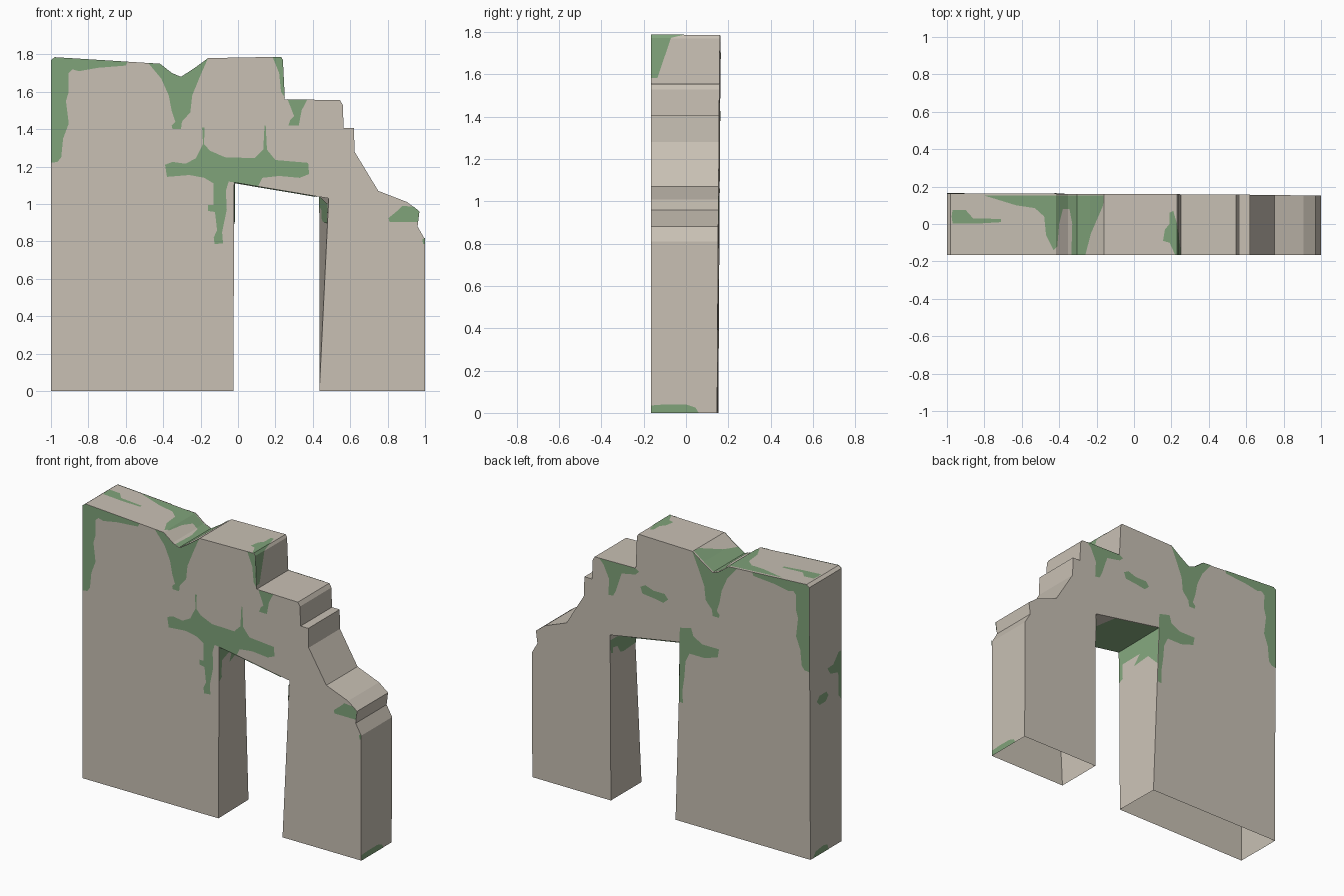
import bpy, bmesh
from mathutils import Vector

EPS = 0.003


def material(name, rgb):
    m = bpy.data.materials.new(name)
    m.diffuse_color = (*rgb, 1)
    return m


STONE = material("pale stone", (0.578, 0.527, 0.455))
MOSS = material("moss green", (0.216, 0.367, 0.195))


def finish(bm, name, mat):
    me = bpy.data.meshes.new(name)
    bm.to_mesh(me)
    bm.free()
    me.materials.append(mat)
    ob = bpy.data.objects.new(name, me)
    bpy.context.collection.objects.link(ob)
    return ob


FRONT = -0.165


def back(x, z):
    # the back leans outward slightly towards the top left
    return 0.150 + 0.006 * z - 0.003 * x


# broken outline of the wall, from the left foot over the top to the right foot
OUTLINE = [(-1, 0), (-1, 1.77), (-.98, 1.785), (-.417, 1.75), (-.353, 1.70), (-.305, 1.68),
           (-.235, 1.725), (-.16, 1.78), (.23, 1.787), (.24, 1.77), (.25, 1.56), (.545, 1.555),
           (.56, 1.53), (.565, 1.405), (.62, 1.405), (.623, 1.28), (.75, 1.07), (.905, 1.01),
           (.97, .96), (.96, .88), (1, .81), (1, 0)]
# doorway, right foot to left foot; it is skewed between front and back
DOOR_F = [(.435, 0), (.485, 1.03), (-.02, 1.115), (-.025, 0)]
DOOR_B = [(.435, 0), (.436, 1.076), (-.07, 1.165), (-.03, 0)]

# wall: hollow shell with an open underside
bm = bmesh.new()
fv = [bm.verts.new((x, FRONT, z)) for x, z in OUTLINE + DOOR_F]
bv = [bm.verts.new((x, back(x, z), z)) for x, z in OUTLINE + DOOR_B]
bm.faces.new(fv[::-1])
bm.faces.new(bv)
n = len(fv)
for i in range(n):
    j = (i + 1) % n
    if fv[i].co.z + fv[j].co.z > 0:
        bm.faces.new((fv[i], fv[j], bv[j], bv[i]))
bmesh.ops.recalc_face_normals(bm, faces=bm.faces)
for f in bm.faces:  # make sure the front points to -y
    if len(f.verts) == n and f.calc_center_median().y < 0 and f.normal.y > 0:
        bmesh.ops.reverse_faces(bm, faces=bm.faces)
        break
finish(bm, "ruined_wall", STONE)


def patch(name, pts, outward):
    """Thin moss plate whose faces point along outward."""
    bm = bmesh.new()
    f = bm.faces.new([bm.verts.new(p) for p in pts])
    f.normal_update()
    if f.normal.dot(Vector(outward)) < 0:
        f.normal_flip()
    return finish(bm, name, MOSS)


def front_patch(name, pts):
    patch(name + "_front", [(x, FRONT - EPS, z) for x, z in pts], (0, -1, 0))


def back_patch(name, pts):
    patch(name + "_back", [(x, back(x, z) + EPS, z) for x, z in pts], (0, 1, 0))


def top_z(x):
    for (x0, z0), (x1, z1) in zip(OUTLINE[1:], OUTLINE[2:]):
        if x0 <= x <= x1:
            return z0 + (z1 - z0) * (x - x0) / max(x1 - x0, 1e-6)
    return OUTLINE[1][1]


def top_patch(name, pts):
    """Moss on the wall top, creased wherever the outline bends."""
    bm = bmesh.new()
    f = bm.faces.new([bm.verts.new((x, y, 0)) for x, y in pts])
    f.normal_update()
    if f.normal.z < 0:
        f.normal_flip()
    for x, z in OUTLINE[2:11]:
        bmesh.ops.bisect_plane(bm, geom=bm.verts[:] + bm.edges[:] + bm.faces[:],
                               plane_co=(x, 0, 0), plane_no=(1, 0, 0))
    for v in bm.verts:
        v.co.z = top_z(v.co.x) + EPS
    finish(bm, name, MOSS)


# moss running down both faces
CORNER = [(-1, 1.22), (-.965, 1.225), (-.945, 1.25), (-.935, 1.35), (-.905, 1.43), (-.92, 1.55),
          (-.905, 1.60), (-.905, 1.70), (-.885, 1.72), (-.85, 1.71), (-.75, 1.728), (-.6, 1.74),
          (-.59, 1.761), (-.98, 1.785), (-1, 1.77)]
NOTCH = [(-.48, 1.754), (-.417, 1.75), (-.353, 1.70), (-.305, 1.68), (-.235, 1.725), (-.16, 1.78),
         (-.2, 1.69), (-.245, 1.58), (-.255, 1.49), (-.30, 1.44), (-.305, 1.40), (-.35, 1.40),
         (-.355, 1.42), (-.335, 1.44), (-.355, 1.5), (-.37, 1.58), (-.41, 1.67)]
for make in (front_patch, back_patch):
    make("corner_moss", CORNER)
    make("notch_moss", NOTCH)

# moss on the front only
front_patch("step_edge_moss", [(.185, 1.786), (.23, 1.787), (.24, 1.77), (.25, 1.57),
                               (.23, 1.6), (.22, 1.7)])
front_patch("step_drip_moss", [(.265, 1.56), (.37, 1.558), (.34, 1.5), (.325, 1.42), (.27, 1.42),
                               (.28, 1.45), (.3, 1.47)])
front_patch("lintel_moss", [
    (-.39, 1.21), (-.35, 1.225), (-.28, 1.215), (-.225, 1.245), (-.187, 1.32), (-.192, 1.41),
    (-.178, 1.41), (-.182, 1.32), (-.15, 1.285), (-.07, 1.25), (.09, 1.245), (.135, 1.29),
    (.142, 1.42), (.148, 1.42), (.155, 1.29), (.2, 1.235), (.375, 1.22), (.38, 1.16), (.33, 1.14),
    (.22, 1.15), (.13, 1.14), (.107, 1.095), (-.02, 1.115), (-.05, 1.12), (-.065, 1.07),
    (-.06, .97), (-.085, .85), (-.08, .79), (-.125, .785), (-.13, .82), (-.112, .86),
    (-.123, .957), (-.16, .963), (-.16, .995), (-.13, .995), (-.13, 1.11), (-.18, 1.14),
    (-.26, 1.155), (-.38, 1.145)])
front_patch("ledge_moss", [(.81, .905), (.805, .925), (.86, .97), (.88, .99), (.94, .985),
                           (.97, .96), (.963, .905)])
front_patch("edge_moss", [(1, .82), (.985, .81), (.99, .785), (1, .785)])

# moss on the back only
back_patch("door_moss", [(-.068, 1.26), (-.15, 1.28), (-.165, 1.23), (-.23, 1.195), (-.35, 1.195),
                         (-.34, 1.14), (-.245, 1.11), (-.137, 1.11), (-.108, 1.05), (-.10, .95),
                         (-.086, .86), (-.088, .775), (-.06, .78)])
back_patch("spot_moss", [(.015, 1.42), (.04, 1.45), (.12, 1.45), (.18, 1.47), (.215, 1.45),
                         (.2, 1.41), (.11, 1.40), (.05, 1.39)])
back_patch("step_moss", [(.51, 1.555), (.25, 1.56), (.223, 1.545), (.25, 1.52), (.35, 1.50),
                         (.39, 1.38), (.41, 1.34), (.445, 1.335), (.44, 1.44), (.48, 1.525)])

# moss on the wall top
top_patch("top_left_moss", [(-.97, .075), (-.9, .075), (-.86, .03), (-.71, .027), (-.71, .01),
                            (-.84, .002), (-.97, .002), (-.975, .04)])
top_patch("top_notch_moss", [(-.80, .152), (-.63, .1), (-.53, .085), (-.48, .04), (-.47, -.06),
                             (-.43, -.14), (-.41, -.12), (-.40, 0), (-.38, .08), (-.345, .08),
                             (-.33, 0), (-.335, -.165), (-.26, -.165), (-.23, -.05), (-.165, .1),
                             (-.162, .152)])
top_patch("top_right_moss", [(.155, -.09), (.165, -.03), (.19, 0), (.19, .06), (.21, .07),
                             (.23, 0), (.249, -.135), (.249, -.165), (.22, -.165), (.19, -.1)])

# moss on the end faces
for name, pts in {
    "left_end_moss": [(-.02, 1.175), (-.08, 1.18), (-.134, 1.24), (-.165, 1.24), (-.165, .92),
                      (-.134, .96), (-.13, 1.11), (-.05, 1.13)],
    "left_end_spot": [(.09, 1.0), (.06, .97), (0, .97), (-.03, 1.0), (-.01, 1.03), (.06, 1.03)],
    "left_foot_moss": [(.13, 0), (.10, .035), (.02, .045), (-.02, .035), (-.03, 0)],
}.items():
    patch(name, [(-1 - EPS / 2, y, z) for y, z in pts], (-1, 0, 0))
patch("right_foot_moss", [(1 + EPS / 2, y, z) for y, z in
                          [(-.165, 0), (-.165, .035), (-.1, .04), (0, .04), (.045, .025), (.06, 0)]],
      (1, 0, 0))


# moss inside the doorway: strips lying on a reveal between two doorway corners
def reveal_patch(name, i, uv, outward):
    def at(u, v):
        f = Vector((DOOR_F[i][0], FRONT, DOOR_F[i][1])).lerp(
            Vector((DOOR_F[i + 1][0], FRONT, DOOR_F[i + 1][1])), u)
        bx, bz = Vector(DOOR_B[i]).lerp(Vector(DOOR_B[i + 1]), u)
        return f.lerp(Vector((bx, back(bx, bz), bz)), v) + Vector(outward) * 0.004
    patch(name, [at(u, v) for u, v in uv], outward)


reveal_patch("right_reveal_moss", 0, [(.87, 0), (.86, .5), (.89, 1), (.97, 1), (.97, 0)], (-1, 0, 0))
reveal_patch("lintel_underside_moss", 1, [(.12, 0), (.3, 1), (1, 1), (1, 0)], (0, 0, -1))
reveal_patch("left_reveal_moss", 2, [(0, 0), (0, 1), (.22, 1), (.14, .75), (.15, .4), (.2, 0)], (1, 0, 0))
